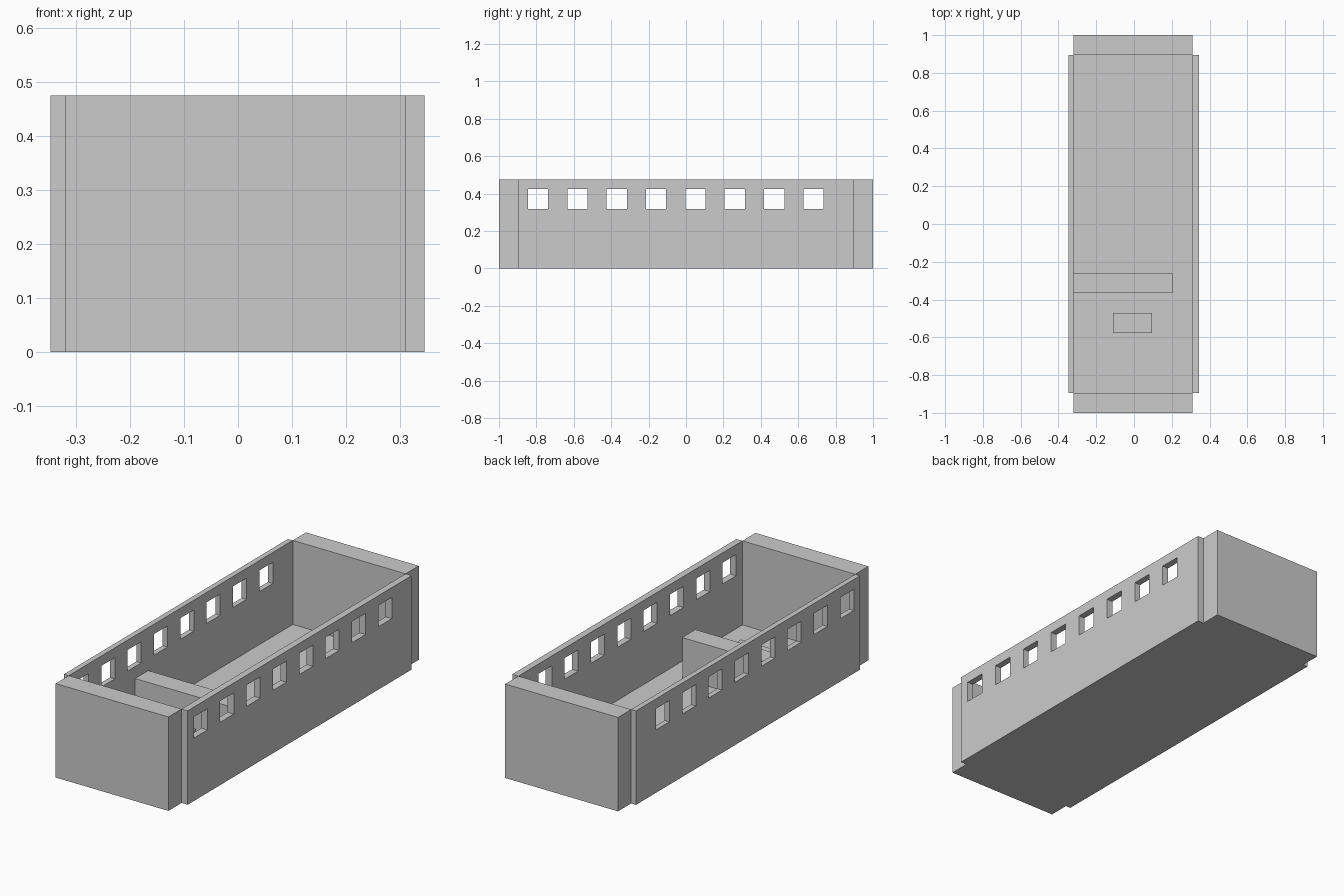
import bpy, bmesh
from mathutils import Matrix, Vector

if "Cube" in bpy.data.objects:
    bpy.data.objects.remove(bpy.data.objects["Cube"])


def boxes(name, spans):
    """One mesh object made of axis-aligned boxes given as (x0, x1, y0, y1, z0, z1)."""
    bm = bmesh.new()
    for x0, x1, y0, y1, z0, z1 in spans:
        centre = Vector((x0 + x1, y0 + y1, z0 + z1)) / 2
        size = Matrix.Diagonal((x1 - x0, y1 - y0, z1 - z0, 1))
        bmesh.ops.create_cube(bm, size=1, matrix=Matrix.Translation(centre) @ size)
    mesh = bpy.data.meshes.new(name)
    bm.to_mesh(mesh)
    bm.free()
    obj = bpy.data.objects.new(name, mesh)
    bpy.context.collection.objects.link(obj)
    return obj


LEFT, RIGHT = -0.32, 0.311        # inner faces of the long walls
END = 0.895                       # inner faces of the end walls
HEIGHT, FLOOR = 0.475, 0.05

# Floor slab and thick end walls
boxes("floor", [(LEFT, RIGHT, -END, END, 0, FLOOR)])
boxes("front_wall", [(LEFT, RIGHT, -1, -END, 0, HEIGHT)])
boxes("back_wall", [(LEFT, RIGHT, END, 1, 0, HEIGHT)])

# Row of eight window openings, cut through both long walls
centres = [-0.791 + 0.2104 * i for i in range(8)]
cutter = boxes("window_cutter",
               [(-0.5, 0.5, y - 0.054, y + 0.054, 0.318, 0.425) for y in centres])
cutter.hide_render = True
cutter.hide_viewport = True
cutter.display_type = 'WIRE'

# Thin long walls
for name, x0, x1 in (("left_wall", -0.347, LEFT), ("right_wall", RIGHT, 0.345)):
    wall = boxes(name, [(x0, x1, -END, END, 0, HEIGHT)])
    cut = wall.modifiers.new("windows", 'BOOLEAN')
    cut.operation = 'DIFFERENCE'
    cut.solver = 'EXACT'
    cut.object = cutter

# Interior counter reaching from the left wall, and a low block behind it
boxes("counter", [(LEFT, 0.203, -0.365, -0.26, FLOOR, 0.258)])
boxes("low_block", [(-0.11, 0.096, -0.576, -0.471, FLOOR, 0.155)])
